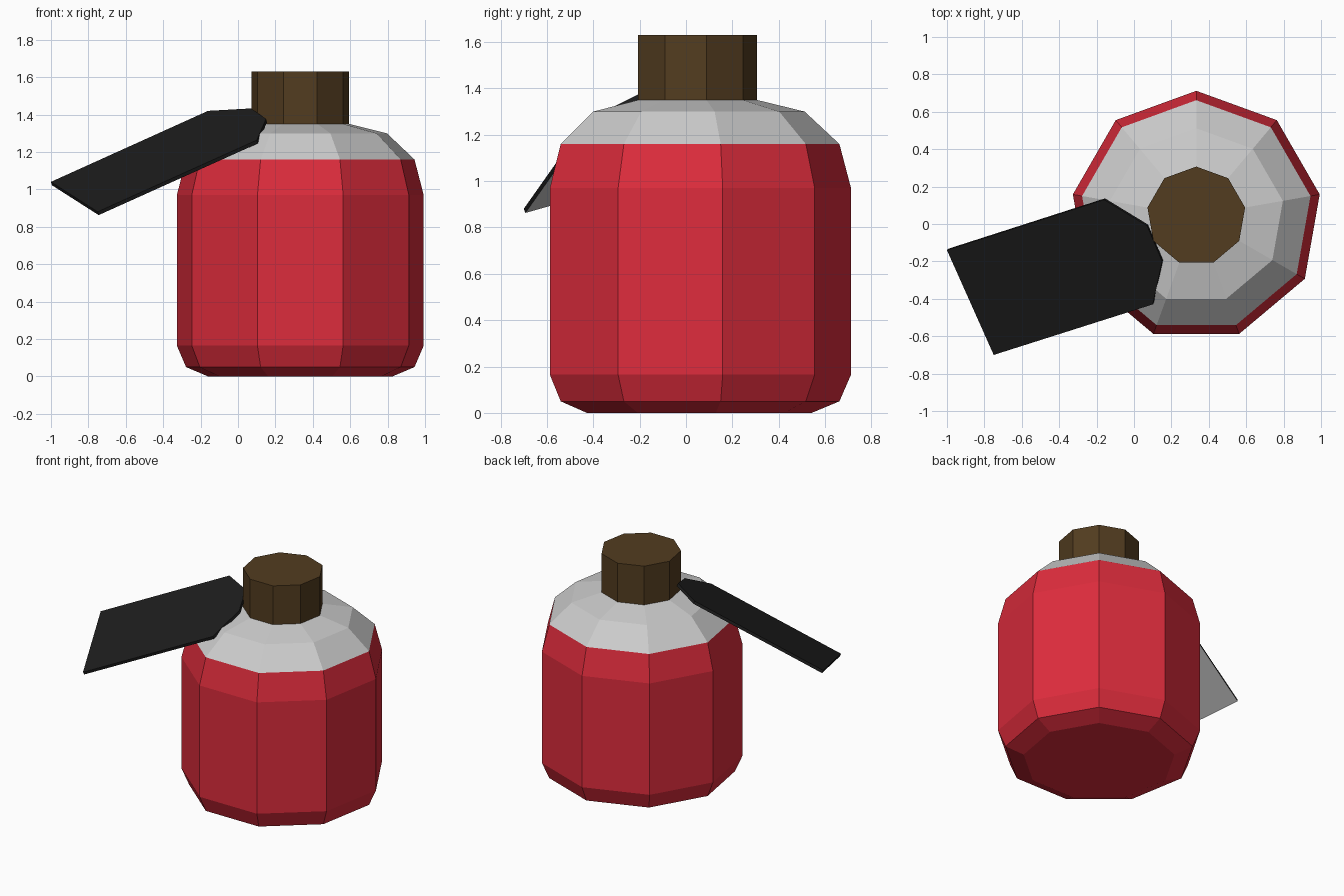
import bpy, bmesh, math

if "Cube" in bpy.data.objects:
    bpy.data.objects.remove(bpy.data.objects["Cube"])

SIDES = 9
CX, CY = 0.333, 0.042


def material(name, rgb):
    m = bpy.data.materials.new(name)
    m.diffuse_color = (*rgb, 1)
    m.use_nodes = True
    m.node_tree.nodes["Principled BSDF"].inputs["Base Color"].default_value = m.diffuse_color
    return m


def finish(name, bm, *mats):
    bmesh.ops.recalc_face_normals(bm, faces=bm.faces)
    me = bpy.data.meshes.new(name)
    bm.to_mesh(me)
    bm.free()
    for m in mats:
        me.materials.append(m)
    ob = bpy.data.objects.new(name, me)
    bpy.context.collection.objects.link(ob)
    return ob


def lathe(name, profile, mat=None, bottom=False, top=False):
    """Nine-sided turned part from (radius, z) pairs."""
    bm = bmesh.new()
    rings = []
    for r, z in profile:
        angles = [math.radians(90 + 360 / SIDES * k) for k in range(SIDES)]
        rings.append([bm.verts.new((CX + r * math.cos(a), CY + r * math.sin(a), z)) for a in angles])
    for lo, hi in zip(rings, rings[1:]):
        for i in range(SIDES):
            j = (i + 1) % SIDES
            bm.faces.new((lo[i], lo[j], hi[j], hi[i]))
    if bottom:
        bm.faces.new(rings[0][::-1])
    if top:
        bm.faces.new(rings[-1])
    return finish(name, bm, *([mat] if mat else []))


red = material("red_liquid", (0.72, 0.025, 0.045))
brown = material("cork_brown", (0.085, 0.045, 0.014))
black = material("tag_black", (0.012, 0.012, 0.012))
grey = material("tag_back_grey", (0.6, 0.6, 0.6))

# Filled bottle body, clear shoulder and cork
lathe("bottle_body", [(0.50, 0), (0.62, 0.05), (0.67, 0.165), (0.67, 0.97), (0.62, 1.16)], red, bottom=True)
lathe("bottle_shoulder", [(0.62, 1.16), (0.47, 1.30), (0.265, 1.35)], top=True)
lathe("cork", [(0.265, 1.35), (0.265, 1.63)], brown, bottom=True, top=True)

# Tilted label: black front and rim, grey back
outline = [(-1, -0.14), (-0.75, -0.70), (0.10, -0.43), (0.15, -0.20), (0.07, -0.01), (-0.16, 0.13)]
bm = bmesh.new()
front = [bm.verts.new((x, y, 1.415 + 0.315 * x + 0.426 * y)) for x, y in outline]
back = [bm.verts.new((v.co.x + 0.005, v.co.y + 0.007, v.co.z - 0.018)) for v in front]
bm.faces.new(front)
bm.faces.new(back[::-1]).material_index = 1
for i in range(len(front)):
    j = (i + 1) % len(front)
    bm.faces.new((front[i], back[i], back[j], front[j]))
finish("label_tag", bm, black, grey)
